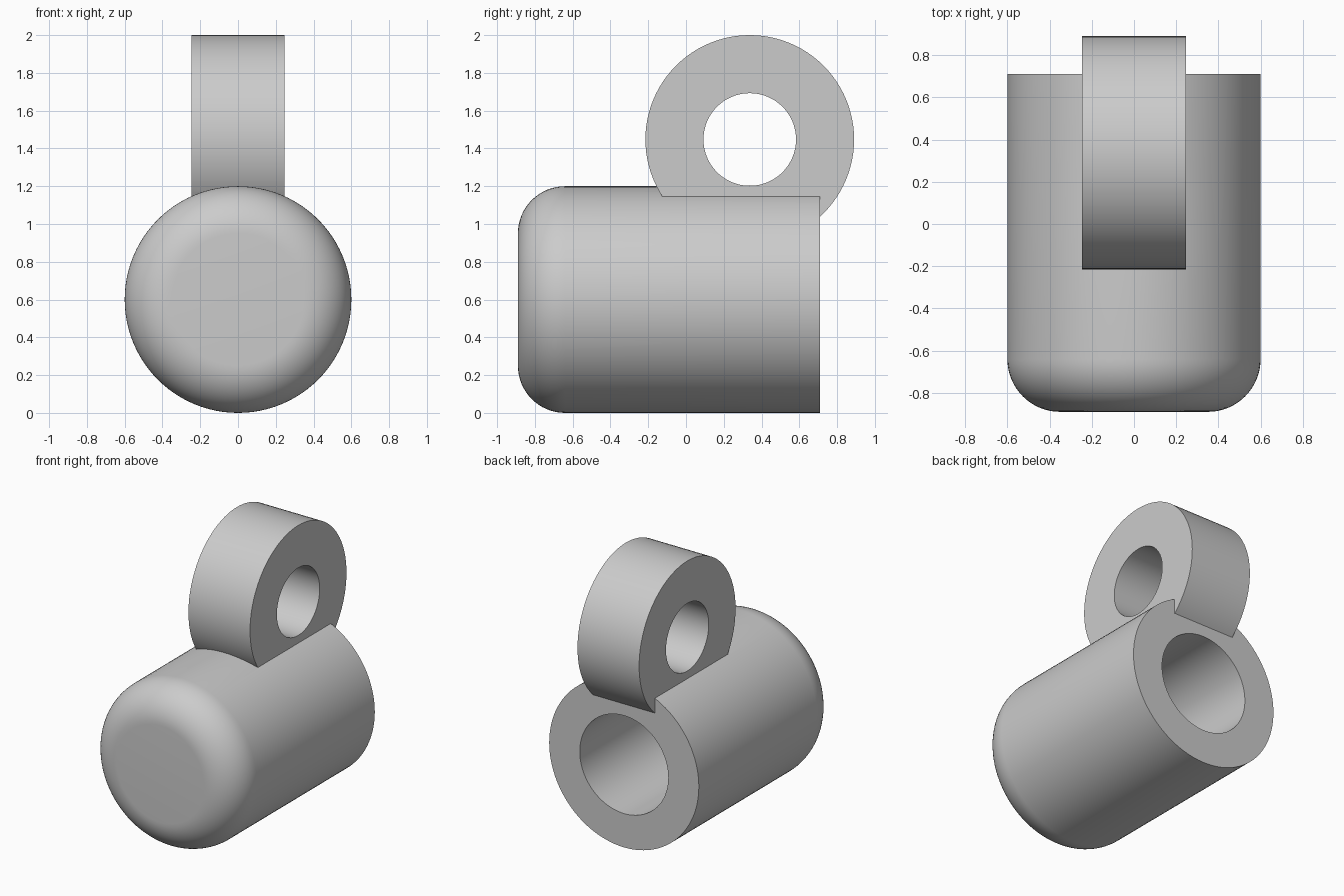
import bpy
import bmesh
import math
from mathutils import Matrix, Vector

cube = bpy.data.objects.get("Cube")
if cube:
    bpy.data.objects.remove(cube, do_unlink=True)

BODY_R, BODY_Z, FRONT, BACK, FILLET = 0.6, 0.6, -0.89, 0.71, 0.25
BORE_R, BORE_END = 0.355, -0.5
RING_Y, RING_Z, RING_R, HOLE_R, RING_HALF = 0.3375, 1.4475, 0.5525, 0.245, 0.247

grey = bpy.data.materials.new("plain grey")
grey.use_nodes = True
colour = (0.6, 0.6, 0.6, 1)
grey.diffuse_color = colour
grey.node_tree.nodes["Principled BSDF"].inputs["Base Color"].default_value = colour


def lathe(name, profile, axis, centre, steps=96):
    """Spin (radius, distance along axis) points into a closed solid."""
    bm = bmesh.new()
    verts = [bm.verts.new((r, 0, h)) for r, h in profile]
    edges = [bm.edges.new(pair) for pair in zip(verts, verts[1:])]
    if profile[0][0] > 0 and profile[-1] != profile[0] and name == "ring":
        edges.append(bm.edges.new((verts[-1], verts[0])))
    bmesh.ops.spin(bm, geom=verts + edges, cent=(0, 0, 0), axis=(0, 0, 1),
                   angle=math.tau, steps=steps)
    bmesh.ops.remove_doubles(bm, verts=bm.verts, dist=0.00001)
    # Close open ends with flat caps
    rims = [e for e in bm.edges if e.is_boundary]
    if rims:
        bmesh.ops.holes_fill(bm, edges=rims, sides=0)
    turn = Vector((0, 0, 1)).rotation_difference(Vector(axis)).to_matrix().to_4x4()
    bm.transform(Matrix.Translation(centre) @ turn)
    bmesh.ops.recalc_face_normals(bm, faces=bm.faces)
    mesh = bpy.data.meshes.new(name)
    bm.to_mesh(mesh)
    bm.free()
    mesh.materials.append(grey)
    obj = bpy.data.objects.new(name, mesh)
    bpy.context.collection.objects.link(obj)
    return obj


def combine(target, other, operation):
    mod = target.modifiers.new(operation.lower(), "BOOLEAN")
    mod.operation = operation
    mod.solver = "EXACT"
    mod.object = other
    bpy.context.view_layer.objects.active = target
    bpy.ops.object.modifier_apply(modifier=mod.name)
    bpy.data.objects.remove(other, do_unlink=True)


# Cylindrical body with a rounded front edge
profile = []
for i in range(17):
    a = math.pi / 2 * i / 16
    profile.append((BODY_R - FILLET + FILLET * math.sin(a),
                    FRONT + FILLET - FILLET * math.cos(a)))
profile.append((BODY_R, BACK))
body = lathe("cap_body", profile, (0, 1, 0), (0, 0, BODY_Z))

# Hanging ring joined to the top
ring = lathe("ring", [(HOLE_R, -RING_HALF), (RING_R, -RING_HALF),
                      (RING_R, RING_HALF), (HOLE_R, RING_HALF)],
             (1, 0, 0), (0, RING_Y, RING_Z))
combine(body, ring, "UNION")

# Blind bore open at the back
bore = lathe("bore_cutter", [(BORE_R, BORE_END), (BORE_R, BACK + 0.4)],
             (0, 1, 0), (0, 0, BODY_Z))
bore.hide_render = True
combine(body, bore, "DIFFERENCE")

# Smooth curved walls, crisp edges
bpy.ops.object.select_all(action="DESELECT")
body.select_set(True)
bpy.context.view_layer.objects.active = body
bpy.ops.object.shade_smooth_by_angle(angle=math.radians(25))
